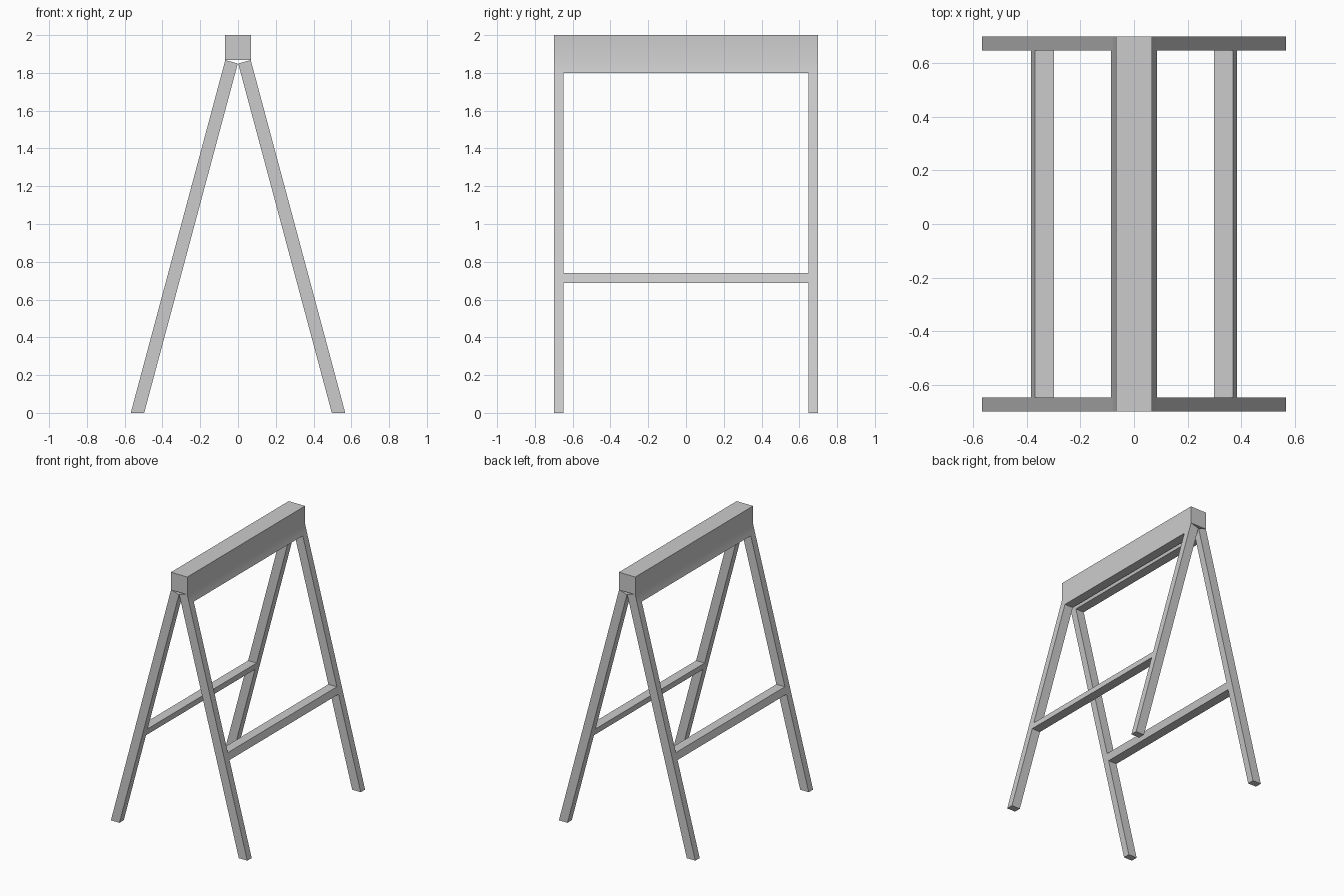
import bpy, bmesh, math

cube = bpy.data.objects.get("Cube")
if cube:
    bpy.data.objects.remove(cube, do_unlink=True)

SPLAY = math.tan(math.radians(15))   # outward lean of the legs
END, INNER = 0.70, 0.648             # outer and inner faces of the end frames
RAIL_Z = 1.80                        # underside of the rails, where legs begin

grey = bpy.data.materials.new("plain grey")
grey.use_nodes = True
colour = (0.6, 0.6, 0.6, 1)
grey.diffuse_color = colour
grey.node_tree.nodes["Principled BSDF"].inputs["Base Color"].default_value = colour


def sweep(bm, profile, stations):
    """Sweep a closed x-z profile through y stations and cap both ends."""
    rings = [[bm.verts.new((x, y, z)) for x, z in profile] for y in stations]
    n = len(profile)
    for a, b in zip(rings, rings[1:]):
        for i in range(n):
            j = (i + 1) % n
            bm.faces.new((a[i], a[j], b[j], b[i]))
    bm.faces.new(rings[0])
    bm.faces.new(rings[-1])
    bmesh.ops.recalc_face_normals(bm, faces=bm.faces)


def finish(bm, name):
    bmesh.ops.recalc_face_normals(bm, faces=bm.faces)
    mesh = bpy.data.meshes.new(name)
    bm.to_mesh(mesh)
    bm.free()
    mesh.materials.append(grey)
    obj = bpy.data.objects.new(name, mesh)
    bpy.context.collection.objects.link(obj)
    bpy.ops.object.select_all(action="DESELECT")
    obj.select_set(True)
    bpy.context.view_layer.objects.active = obj
    bpy.ops.object.shade_smooth_by_angle(angle=math.radians(30))
    return obj


# Top beam with two splayed rails and a small notch between them
half = [(0.068, 2.0), (0.068, 1.865), (0.0855, RAIL_Z),
        (0.0144, RAIL_Z), (0.001, 1.85), (0.066, 1.867)]
profile = half + [(-x, z) for x, z in reversed(half)]
bm = bmesh.new()
sweep(bm, profile, (-END, -INNER, INNER, END))

# Four legs drawn down from the rail undersides at both ends
feet = [f for f in bm.faces
        if abs(f.calc_center_median().z - RAIL_Z) < 0.001
        and abs(f.calc_center_median().y) > INNER]
for face in bmesh.ops.extrude_discrete_faces(bm, faces=feet)["faces"]:
    side = math.copysign(1, face.calc_center_median().x)
    bmesh.ops.translate(bm, verts=face.verts,
                        vec=(side * SPLAY * RAIL_Z, 0, -RAIL_Z))
finish(bm, "beam_and_legs")

# Lower crossbars, flush with the sloping legs
for name, side in (("left_crossbar", 1), ("right_crossbar", -1)):
    low, high = [(z, SPLAY * (RAIL_Z - z)) for z in (0.688, 0.74)]
    section = [(side * (x + dx), z)
               for (z, dx), xs in ((low, (0.0144, 0.0855)), (high, (0.0855, 0.0144)))
               for x in xs]
    bm = bmesh.new()
    sweep(bm, section, (-INNER, INNER))
    finish(bm, name)
